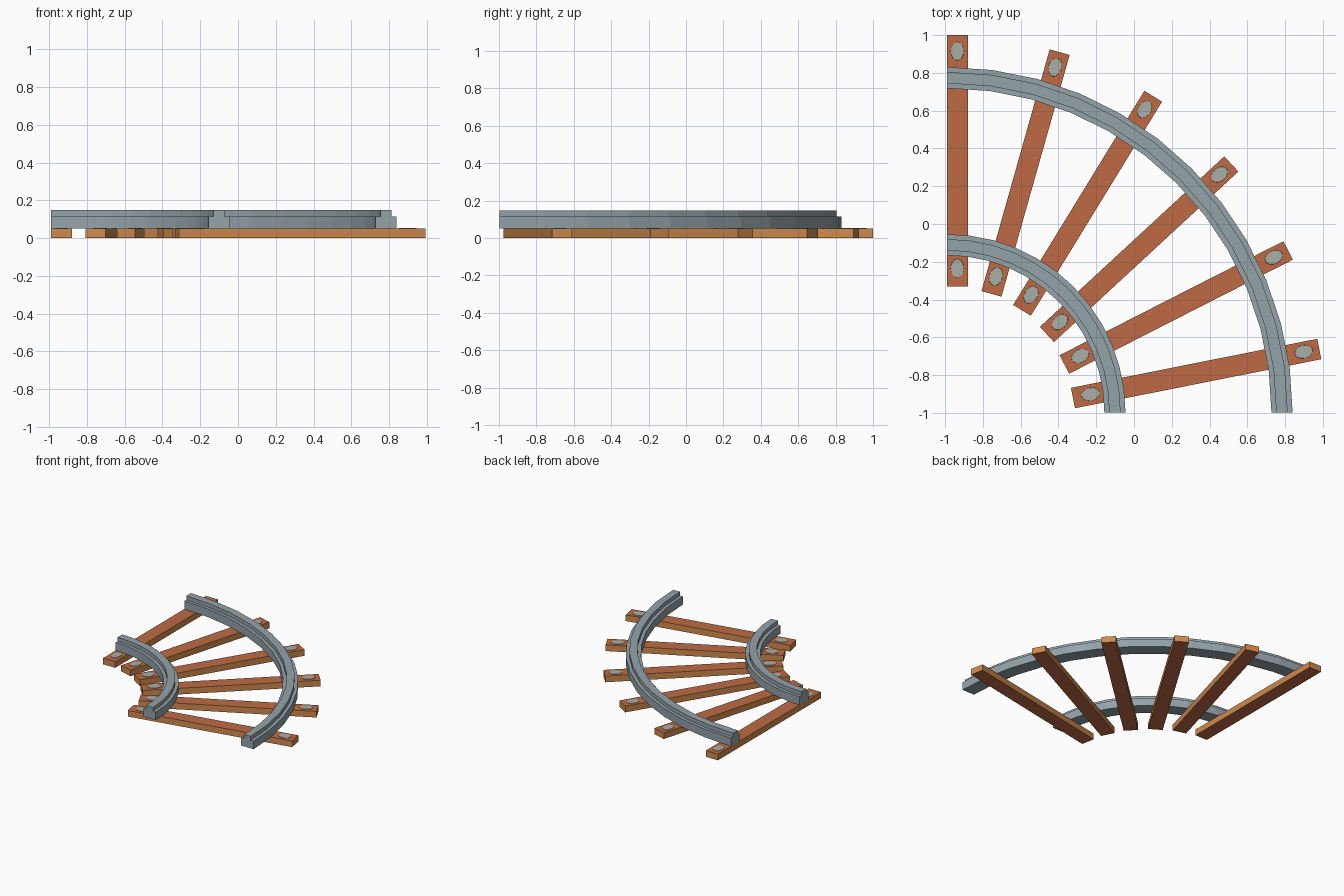
import bpy, bmesh, math
from mathutils import Matrix, Vector

if "Cube" in bpy.data.objects:
    bpy.data.objects.remove(bpy.data.objects["Cube"])

CENTRE = Vector((-0.989, -0.998, 0))   # centre of the curve
TOP = 0.05                             # height of the sleepers


def material(name, r, g, b):
    lin = [((c / 255 + 0.055) / 1.055) ** 2.4 for c in (r, g, b)]
    m = bpy.data.materials.new(name)
    m.diffuse_color = (*lin, 1)
    m.use_nodes = True
    m.node_tree.nodes["Principled BSDF"].inputs["Base Color"].default_value = m.diffuse_color
    return m


steel = material("rail_grey", 148, 163, 169)
wood_top = material("reddish_wood", 190, 106, 68)
wood_side = material("orange_wood", 208, 138, 77)
plate_grey = material("bolt_grey", 169, 175, 168)


def finish(bm, name, mats):
    bmesh.ops.recalc_face_normals(bm, faces=bm.faces)
    me = bpy.data.meshes.new(name)
    bm.to_mesh(me)
    bm.free()
    for m in mats:
        me.materials.append(m)
    ob = bpy.data.objects.new(name, me)
    bpy.context.collection.objects.link(ob)
    return ob


# Rails: stepped profile swept through a quarter turn
def rail(name, radius, segments=12):
    profile = [(-0.056, TOP), (0.056, TOP), (0.056, 0.116), (0.03, 0.116),
               (0.03, 0.148), (-0.03, 0.148), (-0.03, 0.116), (-0.056, 0.116)]
    bm = bmesh.new()
    rings = []
    for i in range(segments + 1):
        a = math.pi / 2 * i / segments
        rings.append([bm.verts.new(CENTRE + Vector((
            (radius + u) * math.cos(a), (radius + u) * math.sin(a), z)))
            for u, z in profile])
    n = len(profile)
    for r0, r1 in zip(rings, rings[1:]):
        for k in range(n):
            bm.faces.new((r0[k], r0[(k + 1) % n], r1[(k + 1) % n], r1[k]))
    bm.faces.new(rings[0])
    bm.faces.new(rings[-1])
    finish(bm, name, [steel])


rail("inner_rail", 0.888)
rail("outer_rail", 1.773)

# Sleepers fan around the curve, each with a bolt plate near both ends
for i in range(6):
    turn = Matrix.Translation(CENTRE) @ Matrix.Rotation(math.radians(-15.75 * i), 4, 'Z')
    bm = bmesh.new()
    bmesh.ops.create_cube(bm, size=1, matrix=turn
                          @ Matrix.Translation((0.055, 1.333, TOP / 2))
                          @ Matrix.Diagonal((0.11, 1.33, TOP, 1)))
    bm.normal_update()
    for f in bm.faces:
        f.material_index = 0 if abs(f.normal.z) > 0.5 else 1
    finish(bm, f"sleeper_{i + 1}", [wood_top, wood_side])

    for end, r in (("inner", 0.763), ("outer", 1.914)):
        bm = bmesh.new()
        bmesh.ops.create_cone(bm, cap_ends=True, segments=16, radius1=1, radius2=0.97, depth=1,
                              matrix=turn @ Matrix.Translation((0.053, r, TOP + 0.001))
                              @ Matrix.Diagonal((0.035, 0.05, 0.004, 1)))
        finish(bm, f"{end}_bolt_plate_{i + 1}", [plate_grey])
